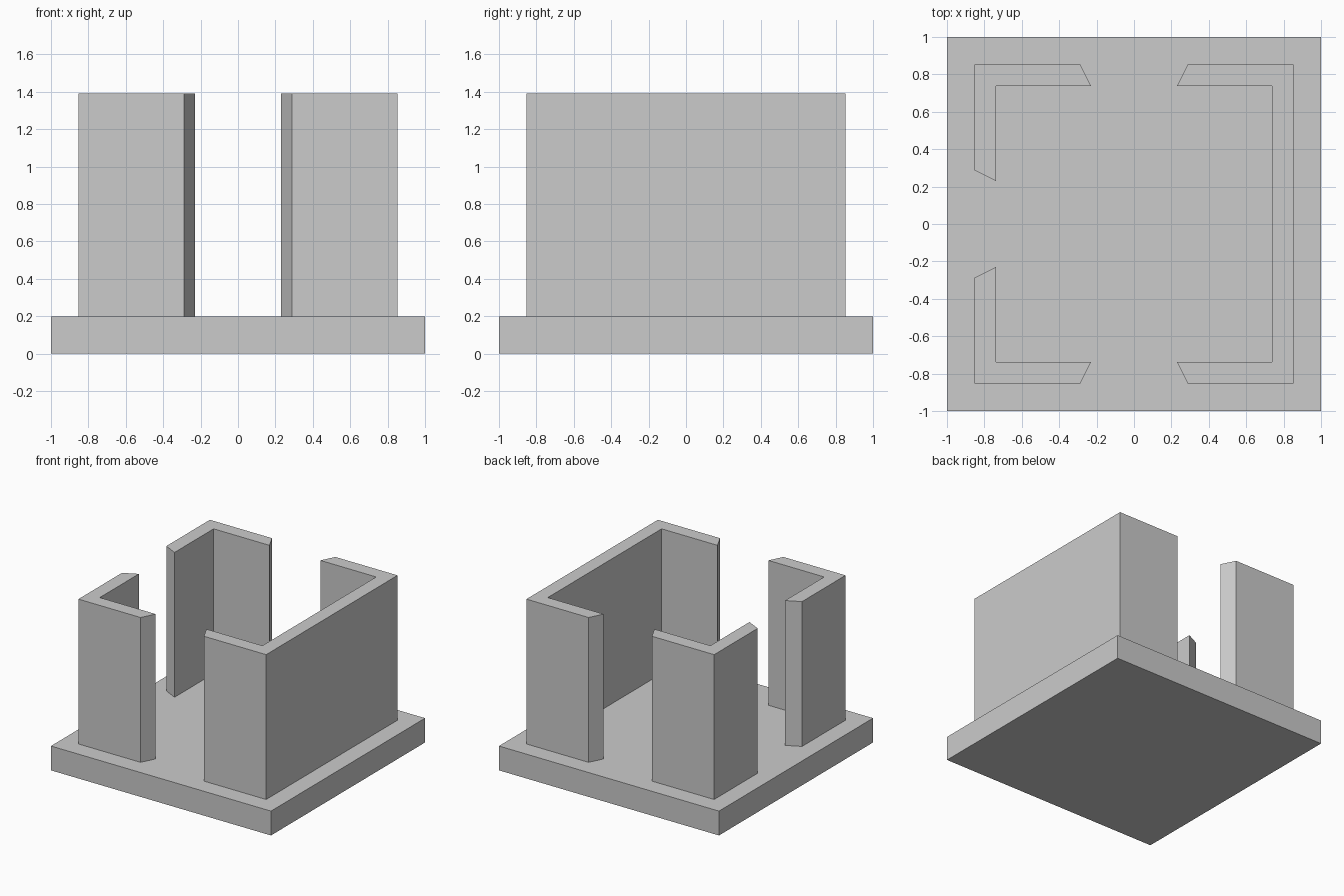
import bpy
import bmesh

if "Cube" in bpy.data.objects:
    bpy.data.objects.remove(bpy.data.objects["Cube"])

BASE_TOP, WALL_TOP = 0.2, 1.39
OUT, INN = 0.853, 0.739          # outer and inner wall faces
GAP_OUT, GAP_INN = 0.288, 0.231  # splayed opening edges


def prism(name, profile, z0, z1):
    """Extrude a closed plan profile from z0 up to z1."""
    bm = bmesh.new()
    face = bm.faces.new([bm.verts.new((x, y, z0)) for x, y in profile])
    ext = bmesh.ops.extrude_face_region(bm, geom=[face], use_keep_orig=True)
    top = [v for v in ext["geom"] if isinstance(v, bmesh.types.BMVert)]
    bmesh.ops.translate(bm, verts=top, vec=(0, 0, z1 - z0))
    bmesh.ops.recalc_face_normals(bm, faces=bm.faces)
    mesh = bpy.data.meshes.new(name)
    bm.to_mesh(mesh)
    bm.free()
    obj = bpy.data.objects.new(name, mesh)
    bpy.context.collection.objects.link(obj)
    return obj


# Square base slab
prism("base_slab", [(-1, -1), (1, -1), (1, 1), (-1, 1)], 0, BASE_TOP)

# Solid right wall with front and back returns
prism("right_wall", [
    (GAP_OUT, -OUT), (OUT, -OUT), (OUT, OUT), (GAP_OUT, OUT),
    (GAP_INN, INN), (INN, INN), (INN, -INN), (GAP_INN, -INN),
], BASE_TOP, WALL_TOP)

# Two left corner walls, mirrored front to back
for name, s in (("front_left_corner_wall", -1), ("back_left_corner_wall", 1)):
    prism(name, [
        (-GAP_OUT, s * OUT), (-OUT, s * OUT), (-OUT, s * GAP_OUT),
        (-INN, s * GAP_INN), (-INN, s * INN), (-GAP_INN, s * INN),
    ], BASE_TOP, WALL_TOP)
